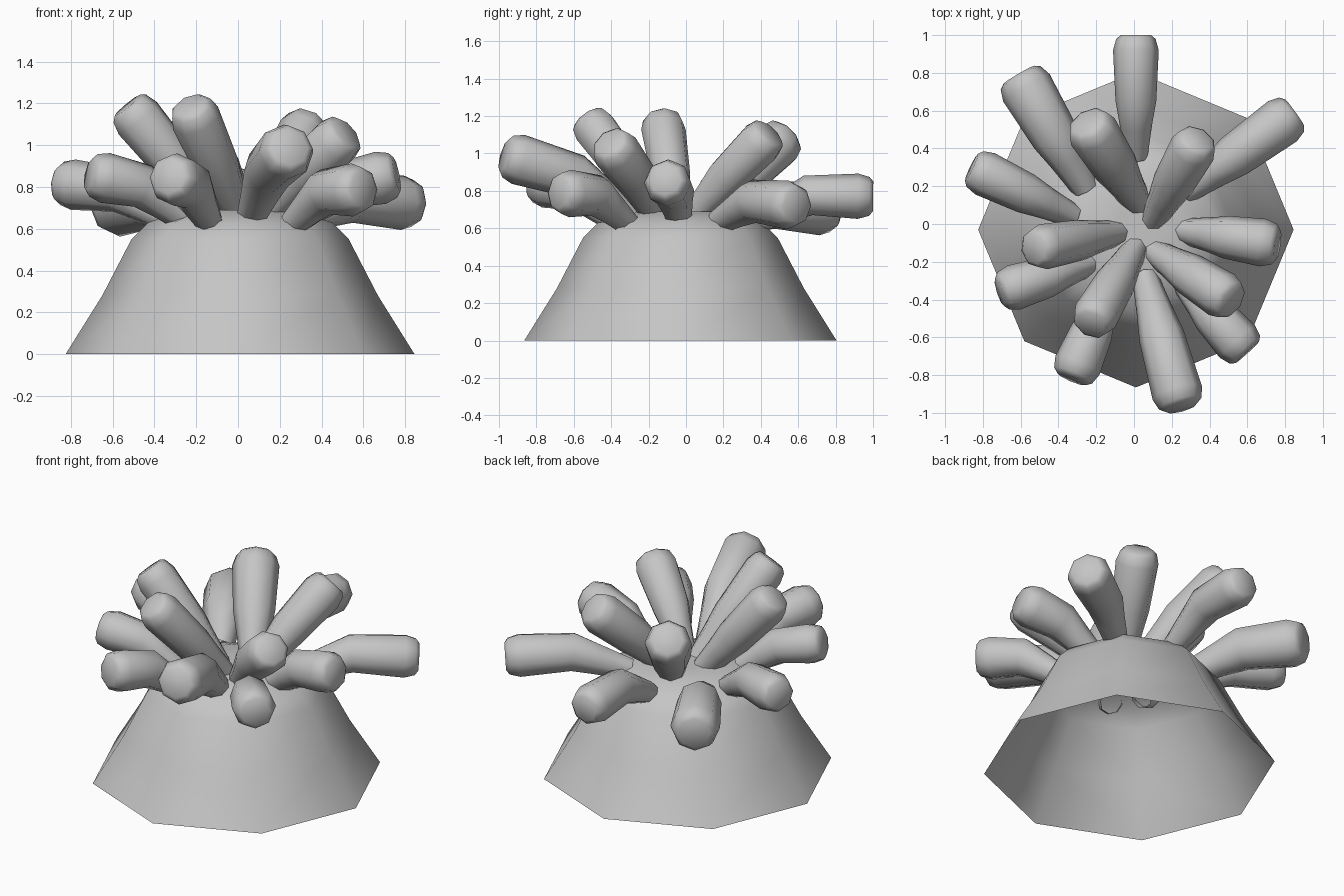
import bpy
import bmesh
import math
from mathutils import Vector

cube = bpy.data.objects.get("Cube")
if cube:
    bpy.data.objects.remove(cube)

grey = bpy.data.materials.new("soft_grey")
grey.use_nodes = True
grey.diffuse_color = (0.56, 0.56, 0.56, 1)
grey.node_tree.nodes["Principled BSDF"].inputs["Base Color"].default_value = (0.56, 0.56, 0.56, 1)

SIDES = 8
UP = Vector((0, 0, 1))


def loft(name, rings):
    """Skin a list of (centre, axis, radius) rings into a smooth tube, closed at its end."""
    bm = bmesh.new()
    loops = []
    for centre, axis, radius in rings:
        side = axis.cross(UP)
        side = side.normalized() if side.length > 0.001 else Vector((1, 0, 0))
        other = axis.cross(side)
        loops.append([bm.verts.new(centre + radius * (math.cos(a) * side + math.sin(a) * other))
                      for a in (i * math.tau / SIDES for i in range(SIDES))])
    for low, high in zip(loops, loops[1:]):
        for i in range(SIDES):
            j = (i + 1) % SIDES
            bm.faces.new((low[i], low[j], high[j], high[i]))
    bm.faces.new(loops[-1])
    bmesh.ops.recalc_face_normals(bm, faces=bm.faces)
    for face in bm.faces:
        face.smooth = True
    mesh = bpy.data.meshes.new(name)
    bm.to_mesh(mesh)
    bm.free()
    mesh.materials.append(grey)
    obj = bpy.data.objects.new(name, mesh)
    bpy.context.collection.objects.link(obj)


# Hollow body, open underneath
profile = [(0.835, 0), (0.66, 0.28), (0.52, 0.55), (0.44, 0.63), (0.27, 0.69), (0.12, 0.69)]
loft("body", [(Vector((0.01, -0.03, z)), UP, r) for r, z in profile])


def tentacle(name, root, tip, lift, girth):
    """Root and tip are points; lift is how far the climb is done at the bend."""
    root, tip = Vector(root), Vector(tip)
    bend = root.lerp(tip, 0.42)
    bend.z = root.z + (tip.z - root.z) * lift
    first = (bend - root).normalized()
    last = (tip - bend).normalized()
    middle = (first + last).normalized()
    loft(name, [(root - first * 0.05, first, 0.062 * girth),
                (root.lerp(bend, 0.5), first, 0.086 * girth),
                (bend, middle, 0.108 * girth),
                (tip - last * 0.08, last, 0.121 * girth),
                (tip - last * 0.02, last, 0.104 * girth),
                (tip, last, 0.08 * girth)])


# Outer ring: low, bent arms
outer = [
    ((0.01, 0.40, 0.65), (0.01, 1.00, 0.77), 1.05, 1.0),
    ((0.31, 0.20, 0.65), (0.85, 0.59, 0.72), 1.35, 1.08),
    ((0.29, -0.04, 0.66), (0.76, -0.11, 0.86), 0.72, 1.05),
    ((0.29, -0.34, 0.65), (0.60, -0.68, 0.79), 0.9, 1.05),
    ((-0.15, -0.40, 0.66), (-0.33, -0.82, 0.85), 0.75, 1.05),
    ((-0.27, -0.22, 0.66), (-0.71, -0.36, 0.86), 0.72, 1.0),
    ((-0.36, 0.06, 0.66), (-0.86, 0.30, 0.82), 0.78, 1.0),
    ((-0.28, 0.23, 0.64), (-0.61, 0.79, 0.70), 1.4, 1.18),
]
# Inner ring: steep arms
inner = [
    ((0.11, 0.04, 0.67), (0.34, 0.45, 1.11), 0.45, 1.03),
    ((0.13, -0.16, 0.67), (0.52, -0.41, 1.06), 0.5, 1.05),
    ((0.07, -0.32, 0.68), (0.25, -0.97, 0.99), 0.64, 1.12),
    ((0.0, -0.14, 0.67), (-0.23, -0.53, 1.19), 0.42, 1.0),
    ((-0.10, -0.05, 0.67), (-0.53, -0.13, 1.19), 0.42, 1.0),
    ((0.01, 0.13, 0.67), (-0.25, 0.54, 1.10), 0.46, 1.12),
]
for ring, arms in (("outer", outer), ("inner", inner)):
    for number, arm in enumerate(arms, 1):
        tentacle(f"{ring}_tentacle_{number}", *arm)
